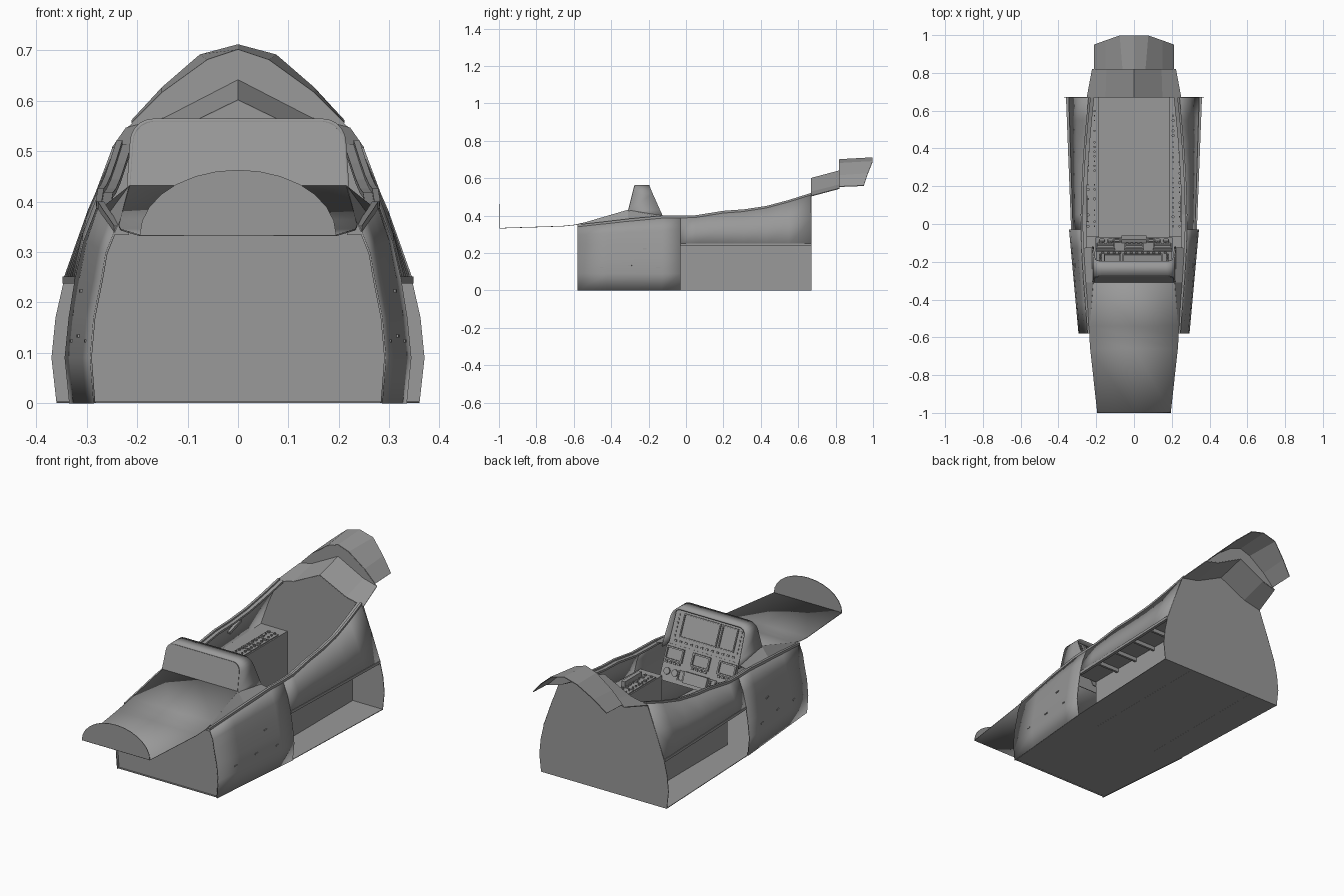
import bpy, bmesh, math, random
from mathutils import Matrix, Vector

if "Cube" in bpy.data.objects:
    bpy.data.objects.remove(bpy.data.objects["Cube"])

random.seed(4)
grey = bpy.data.materials.new("primer_grey")
grey.diffuse_color = (0.32, 0.32, 0.32, 1)
grey.use_nodes = True
grey.node_tree.nodes["Principled BSDF"].inputs["Base Color"].default_value = grey.diffuse_color


def finish(name, bm, thick=0, mirror=False, smooth=None):
    bmesh.ops.recalc_face_normals(bm, faces=bm.faces)
    me = bpy.data.meshes.new(name)
    bm.to_mesh(me)
    bm.free()
    ob = bpy.data.objects.new(name, me)
    bpy.context.collection.objects.link(ob)
    me.materials.append(grey)
    if mirror:
        m = ob.modifiers.new("mirror", 'MIRROR')
        m.use_mirror_merge = False
    if thick:
        s = ob.modifiers.new("sheet", 'SOLIDIFY')
        s.thickness, s.offset = thick, 0
    if smooth:
        bpy.ops.object.select_all(action='DESELECT')
        ob.select_set(True)
        bpy.context.view_layer.objects.active = ob
        bpy.ops.object.shade_smooth_by_angle(angle=math.radians(smooth))
    return ob


def loft(name, rings, closed=False, caps=False, **kw):
    bm = bmesh.new()
    vs = [[bm.verts.new(p) for p in r] for r in rings]
    n = len(vs[0])
    for a, b in zip(vs, vs[1:]):
        for i in range(n if closed else n - 1):
            j = (i + 1) % n
            bm.faces.new((a[i], a[j], b[j], b[i]))
    if caps:
        bm.faces.new(vs[0])
        bm.faces.new(vs[-1])
    return finish(name, bm, **kw)


def plate(name, pts, thick=0.003, **kw):
    bm = bmesh.new()
    bm.faces.new([bm.verts.new(p) for p in pts])
    return finish(name, bm, thick=thick, **kw)


def sym(pts):
    """Right-hand points running up to the centre line, completed on the left."""
    left = [(-x, y, z) for x, y, z in reversed(pts) if x > 1e-6]
    return pts + left


def lerp(a, b, t):
    return a + (b - a) * t


# Canopy rail path: y, x, z
RAIL = [(-.58, .240, .350), (-.42, .252, .368), (-.30, .262, .382), (-.13, .272, .398),
        (-.03, .275, .398), (.05, .276, .400), (.20, .272, .424), (.31, .266, .432),
        (.43, .258, .450), (.55, .247, .482), (.67, .235, .520)]
ZS = [0, .09, .17, .245]
FRONT, MID, REAR = [.285, .292, .285, .270], [.333, .342, .334, .322], [.36, .37, .362, .345]


def section(y, rx, rz):
    if y < -.03:
        xs = [lerp(a, b, (y + .58) / .55) for a, b in zip(FRONT, MID)]
    else:
        xs = [lerp(a, b, (y + .03) / .70) for a, b in zip(MID, REAR)]
    pts = [(x, y, z) for x, z in zip(xs, ZS)]
    pts.append(((xs[3] + rx) / 2 + .006, y, (.245 + rz) / 2))
    return pts + [(rx, y, rz)]


# Side skins: full height ahead, cut away low down behind
secs = [section(*r) for r in RAIL]
loft("front_side_skin", secs[:5], thick=.004, mirror=True, smooth=30)
loft("rear_side_skin", [s[3:] for s in secs[4:]], thick=.004, mirror=True, smooth=30)
loft("lower_skin_lip", [[(s[3][0] + a, s[3][1], .245 + b) for a, b in
     ((-.012, -.008), (.003, -.008), (.003, .006), (-.012, .006))] for s in secs[4:]],
     closed=True, caps=True, mirror=True)
loft("canopy_rail", [[(x + a, y, z + b) for a, b in
     ((.006, -.016), (.006, .002), (-.006, .002), (-.006, -.006), (-.024, -.006), (-.024, -.016))]
     for y, x, z in RAIL], closed=True, caps=True, mirror=True)

# Floor, front wall and rear bulkhead
plate("floor", [(.285, -.575, .002), (.333, -.03, .002), (.36, .67, .002),
                (-.36, .67, .002), (-.333, -.03, .002), (-.285, -.575, .002)])
plate("front_wall", sym([(x, -.565, min(z, .345)) for x, y, z in secs[0]]))
SADDLE = [(.25, .505), (.15, .527), (0, .60)]
plate("rear_bulkhead", sym([(x, .67, z) for x, y, z in secs[-1][:5]] +
                           [(x, .67, z) for x, z in SADDLE]))

# Spine fairing behind the cockpit, with a step up to the raised rear hood
AFT = [(.222, .545), (.145, .565), (0, .64)]
ROOF = [(.21, .555), (.15, .615), (.06, .68), (0, .70)]
loft("spine_fairing", [sym([(x, .67, z) for x, z in SADDLE]),
                       sym([(x, .82, z) for x, z in AFT])], thick=.004)
loft("rear_hood", [sym([(x, .82, z) for x, z in ROOF]),
                   sym([(.21, .95, .56), (.15, .972, .625), (.075, .998, .69), (0, .998, .71)])],
     thick=.004)
plate("rear_hood_step", sym([(x, .82, z) for x, z in ROOF]) +
      [(-x, .82, z) for x, z in AFT] + [(x, .82, z) for x, z in reversed(AFT[:2])])

# Nose deck with upright arched end plate
DECK = [(-.998, .195, .333), (-.66, .232, .344), (-.60, .236, .350), (-.54, .234, .363),
        (-.31, .215, .430)]
loft("nose_deck", [[(w, y, z), (0, y, z), (-w, y, z)] for y, w, z in DECK], thick=.003, smooth=40)
plate("nose_arch_plate", [(.195 * math.cos(a), -.998, .333 + .13 * math.sin(a))
                          for a in [math.pi * i / 14 for i in range(15)]])
loft("deck_cheek", [[(.234, -.56, .358), (.243, -.56, .345)], [(.215, -.31, .43), (.258, -.31, .372)],
                    [(.214, -.125, .40), (.268, -.125, .388)]], thick=.003, mirror=True)

# Glare shield: rounded arch, closed at the front and open towards the pilot
arch = [(.218, .385), (.216, .43)]
arch += [(.168 + .042 * math.cos(a), .518 + .042 * math.sin(a))
         for a in [math.pi / 2 * i / 5 for i in range(6)]]
arch += [(-x, z) for x, z in reversed(arch)]


def front_y(z):
    return -.315 + (z - .40) / .16 * .04


def rear_y(z):
    return -.125 - (z - .40) / .16 * .072


loft("glare_shield", [[(x, front_y(z), z) for x, z in arch],
                      [(x, rear_y(z), z) for x, z in arch]], thick=.009, smooth=35)
plate("glare_shield_front", [(x * .99, front_y(z), z - .002) for x, z in arch], thick=.005)


# Instrument panels: local frames with u across, v up the panel, n out of it
def frame(lo, hi):
    lo, hi = Vector((0, *lo)), Vector((0, *hi))
    v = (hi - lo).normalized()
    u = Vector((-1, 0, 0))
    n = u.cross(v)
    m = Matrix((u, v, n)).transposed().to_4x4()
    m.translation = (lo + hi) / 2
    return m, (hi - lo).length


def block(bm, m, u, v, su, sv, h):
    bmesh.ops.create_cube(bm, size=1, matrix=m @ Matrix.Translation((u, v, h / 2)) @
                          Matrix.Diagonal((su, sv, h, 1)))


def knob(bm, m, u, v, r, h):
    bmesh.ops.create_cone(bm, cap_ends=True, segments=10, radius1=r, radius2=r, depth=h,
                          matrix=m @ Matrix.Translation((u, v, h / 2)))


def bezel(bm, m, u, v, su, sv, w, h):
    for s in (-1, 1):
        block(bm, m, u + s * (su - w) / 2, v, w, sv, h)
        block(bm, m, u, v + s * (sv - w) / 2, su, w, h)


up, uh = frame((-.148, .395), (-.216, .548))
bm = bmesh.new()
block(bm, up, 0, 0, .40, uh, .004)
bezel(bm, up, -.045, .015, .21, .115, .006, .010)
bezel(bm, up, .115, .015, .09, .115, .006, .010)
for i in range(12):
    block(bm, up, -.165 + i * .03, -.062, .012, .009, .010)
for i in range(6):
    for u in (-.178, .178):
        block(bm, up, u, -.04 + i * .02, .010, .009, .009)
finish("main_display_panel", bm)

low, lh = frame((-.075, .235), (-.146, .398))
bm = bmesh.new()
block(bm, low, 0, 0, .41, lh, .004)
for u in (-.15, 0, .15):
    bezel(bm, low, u, .045, .10, .065, .008, .014)
    for i in range(4):
        block(bm, low, u - .036 + i * .024, .003, .013, .010, .012)
for u in (-.17, -.125, .125, .17):
    knob(bm, low, u, -.04, .017, .012)
block(bm, low, 0, -.045, .13, .055, .022)
for u in (-.09, .09):
    bezel(bm, low, u, -.045, .035, .05, .006, .010)
finish("lower_instrument_panel", bm)

# Side consoles: tub wall and shelf, with switch boxes and knobs on top
loft("console", [[(.187, y, 0), (.187, y, .26), (x, y, .26)]
                 for y, x in ((-.07, .31), (.67, .335))], thick=.004, mirror=True)
for side in (-1, 1):
    bm = bmesh.new()
    m = Matrix.Translation((side * .225, 0, .261))
    y = -.03
    while y < .58:
        d = random.choice((.06, .08, .10))
        block(bm, m, 0, y + d / 2, .066, d - .006, .006)
        for k in range(int(d / .025)):
            for u in (-.018, .016):
                if random.random() < .7:
                    knob(bm, m, u, y + .018 + k * .025, random.choice((.004, .006, .008)), .014)
                else:
                    block(bm, m, u, y + .018 + k * .025, .018, .010, .011)
        y += d
    block(bm, m, .03 * side, .08, .02, .14, .035)   # throttle or stick base
    finish("left_console_controls" if side < 0 else "right_console_controls", bm)

# Grab handle on each inner wall and ribs under the shelf
bm = bmesh.new()
for y in (.10, .24, .38, .52):
    block(bm, Matrix.Translation((.255, y, .238)), 0, 0, .13, .012, .02)
block(bm, Matrix.Translation((.27, .36, .375)) @ Matrix.Rotation(.3, 4, 'X'), 0, 0, .014, .10, .014)
finish("shelf_ribs_and_handles", bm, mirror=True)

# Small access covers on the front skins
bm = bmesh.new()
for y, z in ((-.45, .12), (-.30, .13), (-.15, .12), (-.22, .22)):
    x = lerp(.290, .341, (y + .58) / .55) - (.012 if z > .2 else 0)
    block(bm, Matrix.Translation((x, y, z)) @ Matrix.Rotation(-.09, 4, 'Z'), 0, 0, .006, .02, .006)
finish("skin_fasteners", bm, mirror=True)
